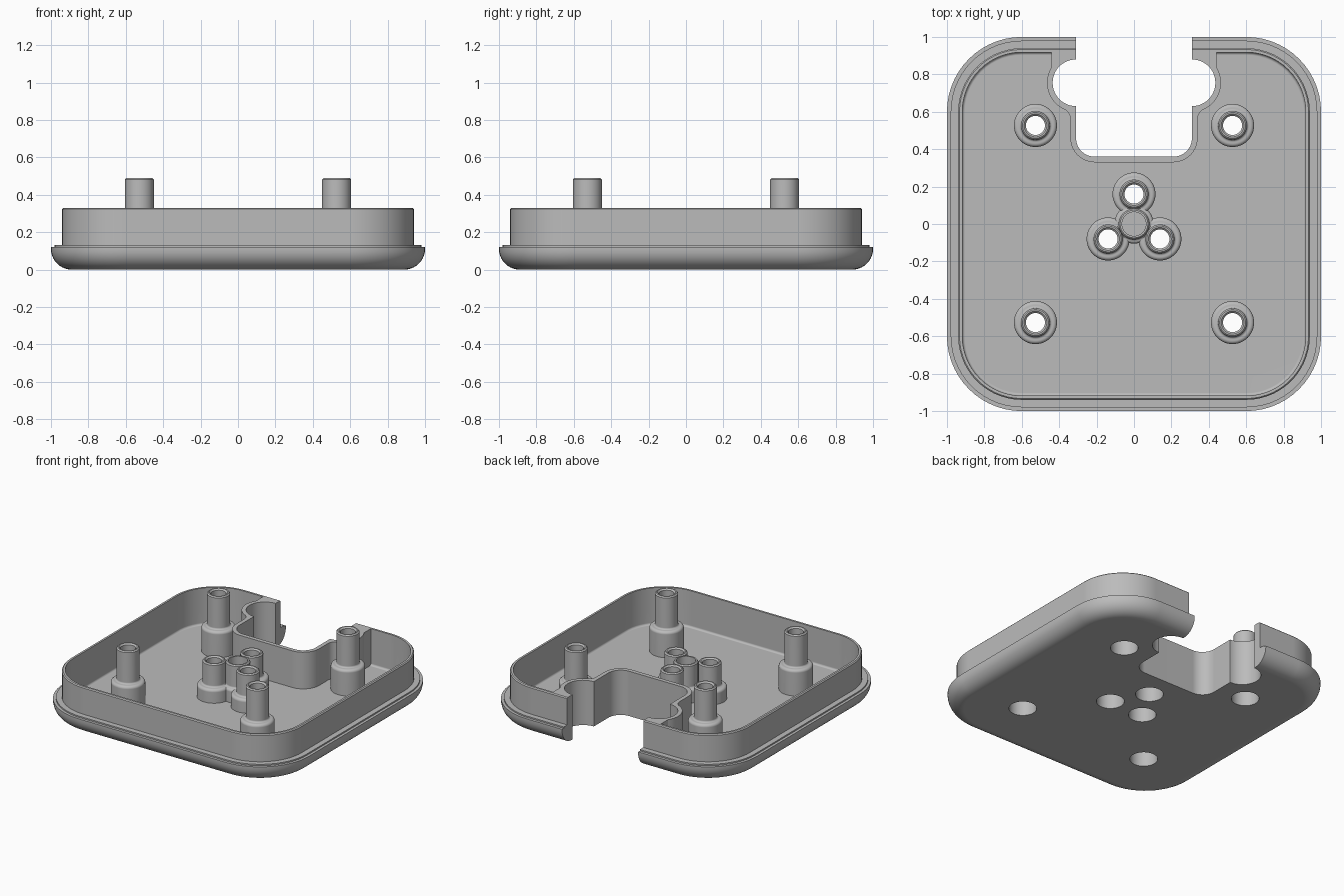
import bpy, bmesh
from math import sin, cos, pi, radians

if "Cube" in bpy.data.objects:
    bpy.data.objects.remove(bpy.data.objects["Cube"])

GREY = bpy.data.materials.new("plain grey")
GREY.use_nodes = True
GREY.diffuse_color = (0.5, 0.5, 0.5, 1)
GREY.node_tree.nodes["Principled BSDF"].inputs["Base Color"].default_value = (0.5, 0.5, 0.5, 1)


def arc(cx, cy, r, a0, a1, n=14):
    angles = [radians(a0 + (a1 - a0) * i / n) for i in range(n + 1)]
    return [(cx + r * cos(a), cy + r * sin(a)) for a in angles]


def loft(name, rings):
    """Closed solid from a stack of (outline, height) rings."""
    bm = bmesh.new()
    loops = [[bm.verts.new((x, y, z)) for x, y in pts] for pts, z in rings]
    for a, b in zip(loops, loops[1:]):
        for i in range(len(a)):
            j = (i + 1) % len(a)
            bm.faces.new((a[i], a[j], b[j], b[i]))
    bm.faces.new(loops[0])
    bm.faces.new(loops[-1])
    bmesh.ops.recalc_face_normals(bm, faces=bm.faces)
    me = bpy.data.meshes.new(name)
    bm.to_mesh(me)
    bm.free()
    ob = bpy.data.objects.new(name, me)
    bpy.context.collection.objects.link(ob)
    return ob


def square(half, centre=0.6):
    r = half - centre
    pts = []
    for k, (sx, sy) in enumerate(((1, 1), (-1, 1), (-1, -1), (1, -1))):
        pts += arc(sx * centre, sy * centre, r, 90 * k, 90 * k + 90)
    return pts


def turned(name, x, y, profile):
    """Solid of revolution from (radius, height) pairs."""
    return loft(name, [(arc(x, y, r, 0, 352.5, 47), z) for r, z in profile])


def mirrored(half):
    return half + [(-x, y) for x, y in reversed(half)]


def boolean(target, tool, operation="DIFFERENCE"):
    mod = target.modifiers.new("cut", "BOOLEAN")
    mod.object, mod.operation, mod.solver = tool, operation, "EXACT"
    bpy.context.view_layer.objects.active = target
    bpy.ops.object.modifier_apply(modifier=mod.name)
    bpy.data.objects.remove(tool)


def finish(ob):
    ob.data.materials.clear()
    ob.data.materials.append(GREY)
    bpy.ops.object.select_all(action="DESELECT")
    ob.select_set(True)
    bpy.context.view_layer.objects.active = ob
    bpy.ops.object.shade_smooth_by_angle(angle=radians(30))
    mod = ob.modifiers.new("clean shading", "WEIGHTED_NORMAL")
    mod.keep_sharp = True


def post_profile(shoulder, top, low=0.115, high=0.077):
    """Stepped post with a rounded shoulder and a chamfered top."""
    e = 0.02
    edge = arc(low - e, shoulder - e, e, 0, 90, 5)
    foot = arc(high + 0.012, shoulder + 0.012, 0.012, 270, 180, 4)
    return [(low, 0.05)] + edge + foot + [(high, top - 0.008), (high - 0.008, top)]


def bore(x, y, shoulder, top):
    """Screw hole: wide recess from below, narrow hole above."""
    step = shoulder - 0.04
    return turned("bore", x, y, [(0.093, -0.1), (0.093, step), (0.051, step),
                                 (0.051, top - 0.01), (0.062, top + 0.001), (0.062, top + 0.1)])


# Tray body: rounded underside, stepped rim and upright wall
under = [(square(h), z) for h, z in arc(0.89, 0.11, 0.11, -90, 0, 10)]
rim = [(1, 0.12), (0.98, 0.12), (0.98, 0.13), (0.94, 0.13), (0.94, 0.323), (0.933, 0.33)]
tray = loft("tray", under + [(square(h), z) for h, z in rim])

# Notch outline, and the outline of the wall that follows it
notch = mirrored([(0.31, 1.2)] + arc(0.31, 0.755, 0.125, 90, -90, 24)
                 + arc(0.21, 0.46, 0.1, 0, -90))
jacket = mirrored([(0.44, 1.2)] + arc(0.31, 0.755, 0.155, 33, -65, 20)
                  + arc(0.40, 0.56, 0.06, 115, 180, 8)
                  + arc(0.21, 0.46, 0.13, 0, -90))

# Hollow inside with a small fillet around the floor
fillet = [(square(h), z) for h, z in arc(0.903, 0.075, 0.015, -90, 0, 4)]
hollow = loft("hollow", fillet + [(square(0.918), 0.5)])
boolean(hollow, loft("jacket", [(jacket, -0.1), (jacket, 0.6)]))
boolean(tray, hollow)
boolean(tray, loft("notch", [(notch, -0.2), (notch, 0.7)]))

# Post positions: four tall corner posts, three short ones round the centre
P = 0.527
tall = {"front_left": (P, -P), "front_right": (-P, -P),
        "back_left": (P, P), "back_right": (-P, P)}
short = [(0.16 * cos(radians(a)), 0.16 * sin(radians(a))) for a in (90, 210, 330)]
for x, y in list(tall.values()) + short:
    boolean(tray, turned("hole", x, y, [(0.093, -0.1), (0.093, 0.2)]))
finish(tray)

# Corner posts
for name, (x, y) in tall.items():
    post = turned(name + "_post", x, y, post_profile(0.25, 0.49))
    boolean(post, bore(x, y, 0.25, 0.49))
    finish(post)

# Centre cluster: short posts joined to a middle socket
cluster = turned("centre_cluster", 0, 0, post_profile(0.16, 0.33, 0.105, 0.082))
for x, y in short:
    boolean(cluster, turned("post", x, y, post_profile(0.16, 0.33)), "UNION")
for x, y in short:
    boolean(cluster, bore(x, y, 0.16, 0.33))
boolean(cluster, turned("socket", 0, 0, [(0.064, 0.07), (0.064, 0.5)]))
finish(cluster)
